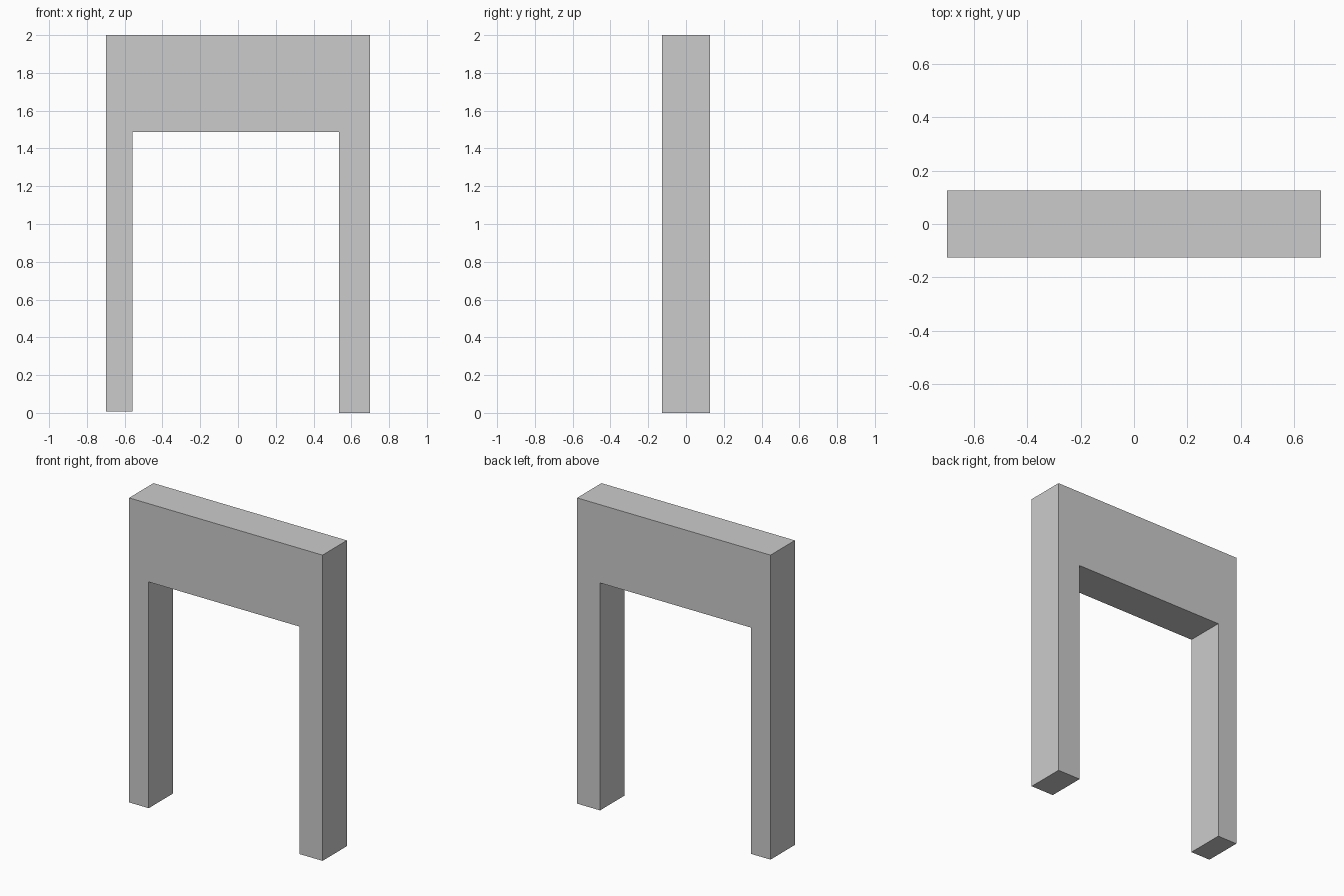
import bpy, bmesh
from mathutils import Vector

if "Cube" in bpy.data.objects:
    bpy.data.objects.remove(bpy.data.objects["Cube"])

DEPTH = 0.252

# Front outline of the frame: left leg, lintel, right leg
outline = [
    (-0.70, 0.008), (-0.558, 0.008), (-0.558, 1.488), (0.534, 1.488),
    (0.534, 0.0), (0.70, 0.0), (0.70, 2.0), (-0.70, 2.0),
]

# Extrude the outline from front to back
bm = bmesh.new()
front = bm.faces.new([bm.verts.new((x, -DEPTH / 2, z)) for x, z in outline])
result = bmesh.ops.extrude_face_region(bm, geom=[front], use_keep_orig=True)
back_verts = [g for g in result["geom"] if isinstance(g, bmesh.types.BMVert)]
bmesh.ops.translate(bm, verts=back_verts, vec=Vector((0, DEPTH, 0)))
bmesh.ops.recalc_face_normals(bm, faces=bm.faces)

mesh = bpy.data.meshes.new("door_frame")
bm.to_mesh(mesh)
bm.free()
bpy.context.collection.objects.link(bpy.data.objects.new("door_frame", mesh))
